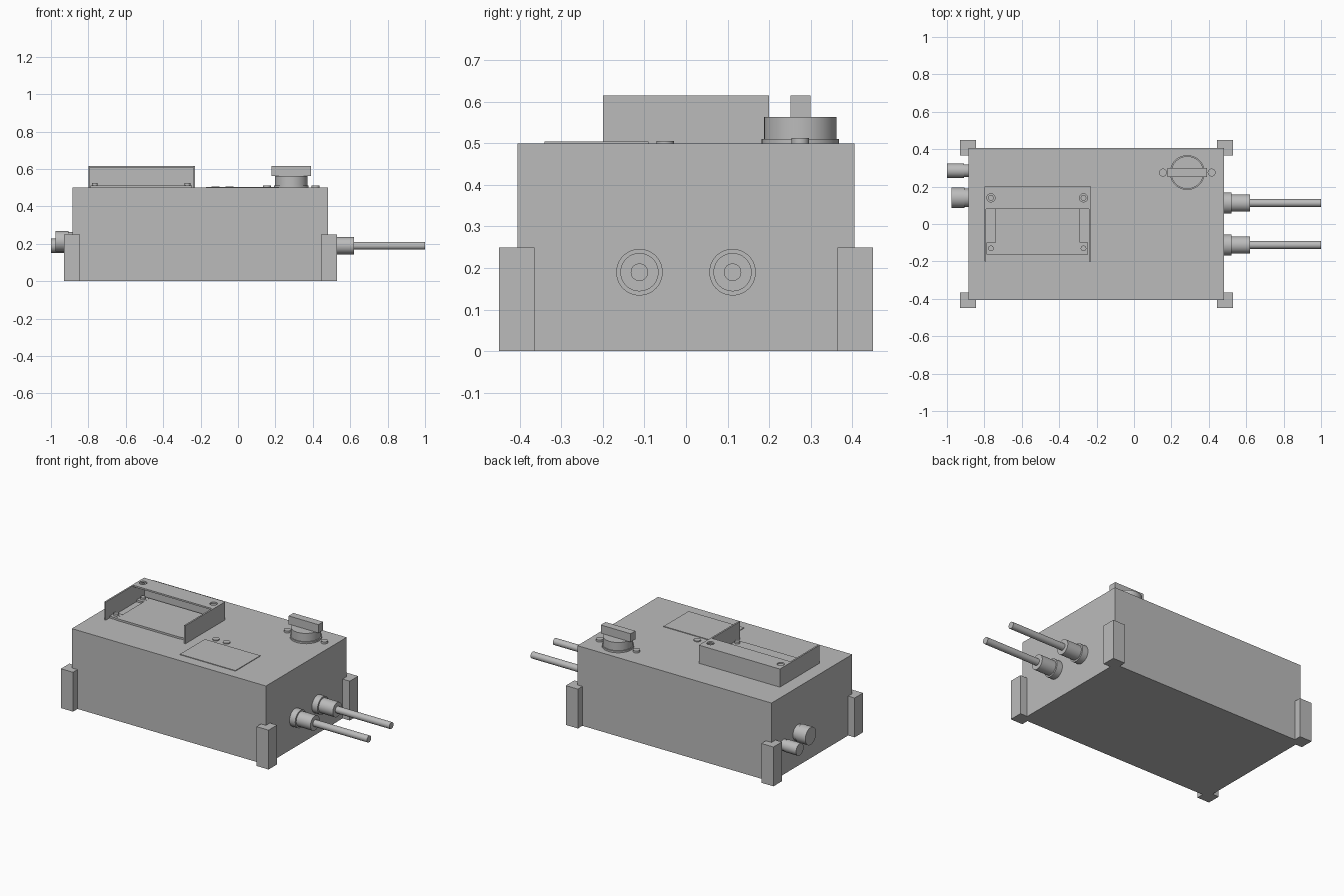
import bpy
import math

old = bpy.data.objects.get("Cube")
if old:
    bpy.data.objects.remove(old, do_unlink=True)

grey = bpy.data.materials.new("plain grey")
grey.use_nodes = True
grey.diffuse_color = (0.5, 0.5, 0.5, 1)
grey.node_tree.nodes["Principled BSDF"].inputs["Base Color"].default_value = (0.5, 0.5, 0.5, 1)


def box(name, x0, x1, y0, y1, z0, z1):
    bpy.ops.mesh.primitive_cube_add(size=1, location=((x0 + x1) / 2, (y0 + y1) / 2, (z0 + z1) / 2))
    ob = bpy.context.object
    ob.name = name
    ob.scale = (x1 - x0, y1 - y0, z1 - z0)
    bpy.ops.object.transform_apply(location=False, rotation=False, scale=True)
    ob.data.materials.append(grey)
    return ob


def cylinder(name, radius, start, end, a, b, axis="Z"):
    """Upright: a, b are x, y. Along X: a, b are y, z."""
    mid = (start + end) / 2
    loc = (a, b, mid) if axis == "Z" else (mid, a, b)
    rot = (0, 0, 0) if axis == "Z" else (0, math.pi / 2, 0)
    bpy.ops.mesh.primitive_cylinder_add(vertices=48, radius=radius, depth=end - start,
                                        location=loc, rotation=rot)
    ob = bpy.context.object
    ob.name = name
    ob.data.materials.append(grey)
    bpy.ops.object.shade_smooth_by_angle(angle=math.radians(35))
    return ob


# Enclosure and corner feet
TOP = 0.5
LEFT, RIGHT, DEPTH = -0.885, 0.48, 0.405
box("enclosure", LEFT, RIGHT, -DEPTH, DEPTH, 0, TOP)
for x0, xname in ((-0.93, "right"), (0.445, "left")):
    for y0, yname in ((-0.45, "front"), (0.365, "back")):
        box(f"corner_foot_{yname}_{xname}", x0, x0 + 0.085, y0, y0 + 0.085, 0, 0.25)

# Cable glands with cables
for y, side in ((-0.112, "front"), (0.112, "back")):
    cylinder(f"gland_flange_{side}", 0.056, RIGHT - 0.01, 0.52, y, 0.19, "X")
    cylinder(f"gland_{side}", 0.046, 0.51, 0.62, y, 0.19, "X")
    cylinder(f"cable_{side}", 0.021, 0.61, 1.0, y, 0.19, "X")

# Connectors on the opposite end
cylinder("large_connector_collar", 0.05, -0.91, LEFT + 0.01, 0.14, 0.213, "X")
cylinder("large_connector", 0.055, -0.975, -0.905, 0.14, 0.213, "X")
cylinder("small_connector_collar", 0.034, -0.915, LEFT + 0.01, 0.285, 0.19, "X")
cylinder("small_connector", 0.038, -1.0, -0.91, 0.285, 0.19, "X")

# Display hood: open at the front and below
HX0, HX1, HTOP, T = -0.80, -0.23, 0.615, 0.01
SCREWS_X = (-0.765, -0.27)
box("hood_side_right", HX0, HX0 + T, -0.2, 0.2, TOP, HTOP)
box("hood_side_left", HX1 - T, HX1, -0.2, 0.2, TOP, HTOP)
box("hood_back", HX0 + T, HX1 - T, 0.2 - T, 0.2, TOP, HTOP)
roof = box("hood_roof", HX0 + T, HX1 - T, 0.08, 0.2 - T, HTOP - T, HTOP)
for x in SCREWS_X:
    cutter = cylinder("hole_cutter", 0.022, HTOP - 0.05, HTOP + 0.05, x, 0.14)
    cutter.hide_render = True
    bpy.context.view_layer.objects.active = roof
    cut = roof.modifiers.new("screw_hole", "BOOLEAN")
    cut.operation = "DIFFERENCE"
    cut.object = cutter
    cut.solver = "EXACT"
    bpy.ops.object.modifier_apply(modifier=cut.name)
    bpy.data.objects.remove(cutter, do_unlink=True)

# Display panel, mounting tabs and screws
box("display_panel", -0.74, -0.29, -0.165, 0.17, TOP, TOP + 0.012)
for x, side in zip(SCREWS_X, ("right", "left")):
    for y, end in ((-0.13, "front"), (0.14, "back")):
        box(f"display_tab_{end}_{side}", x - 0.024, x + 0.024, y - 0.032, y + 0.03, TOP, TOP + 0.012)
        cylinder(f"display_screw_{end}_{side}", 0.015, TOP, TOP + 0.026, x, y)

# Rotary switch
KX, KY = 0.285, 0.275
cylinder("switch_base", 0.093, TOP, TOP + 0.011, KX, KY)
cylinder("switch_knob", 0.087, TOP, 0.563, KX, KY)
box("switch_handle", KX - 0.105, KX + 0.105, KY - 0.024, KY + 0.024, 0.562, 0.615)
for dx, side in ((-0.13, "right"), (0.13, "left")):
    cylinder(f"switch_lamp_{side}", 0.021, TOP, TOP + 0.013, KX + dx, KY)

# Label plate and two push buttons
box("label_plate", -0.17, 0.22, -0.34, -0.09, TOP, TOP + 0.004)
for x, side in ((-0.12, "right"), (-0.045, "left")):
    cylinder(f"push_button_{side}", 0.021, TOP, TOP + 0.006, x, -0.05)
